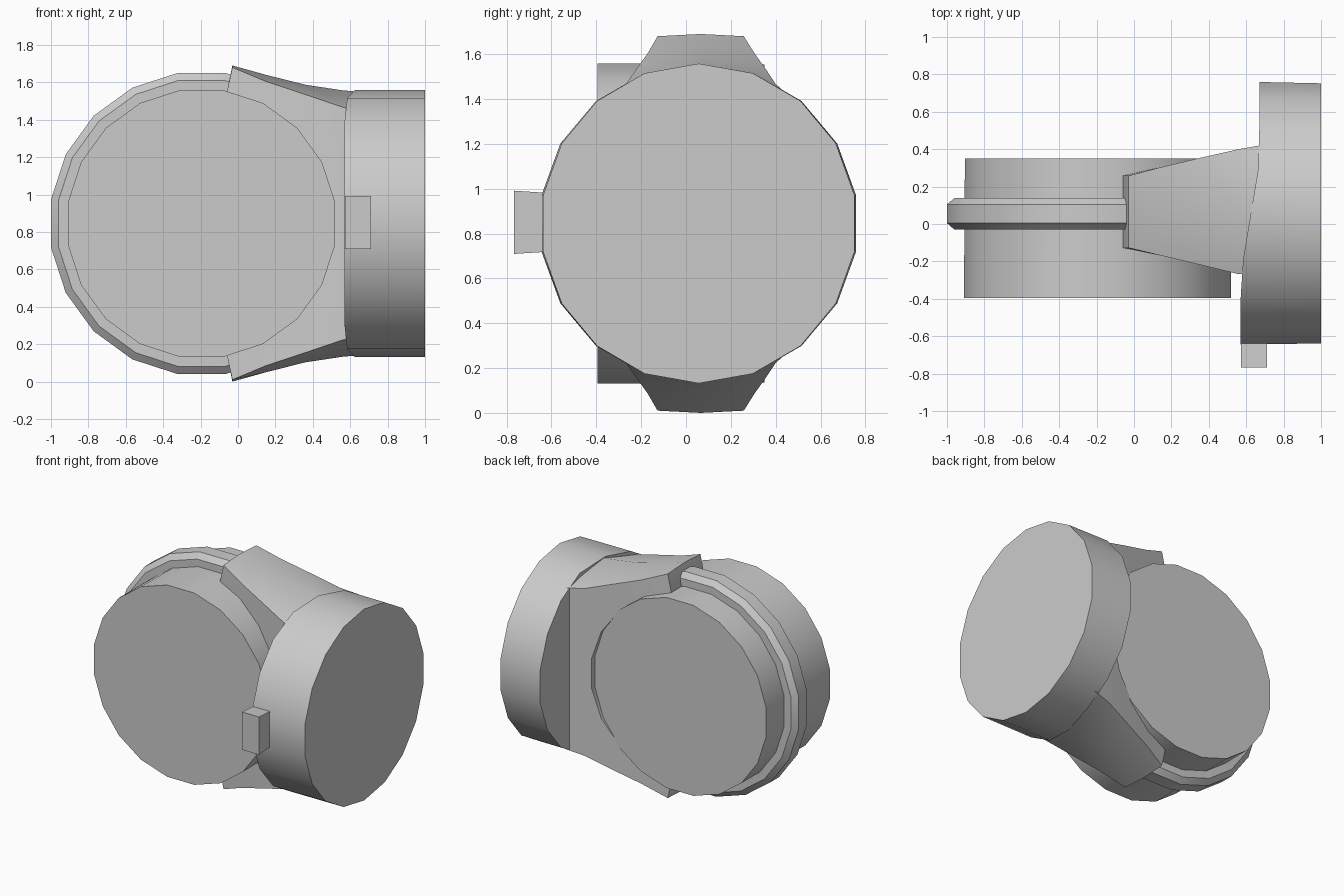
import bpy, bmesh
from math import sin, cos, pi, radians

if "Cube" in bpy.data.objects:
    bpy.data.objects.remove(bpy.data.objects["Cube"])

ZC = 0.845   # height of both axes
YC = 0.057   # centre line of the yoke and barrel
XD = -0.195  # disc axis


def make(name, verts, faces, smooth=True):
    mesh = bpy.data.meshes.new(name)
    mesh.from_pydata(verts, [], faces)
    bm = bmesh.new()
    bm.from_mesh(mesh)
    bmesh.ops.recalc_face_normals(bm, faces=bm.faces)
    bm.to_mesh(mesh)
    bm.free()
    ob = bpy.data.objects.new(name, mesh)
    bpy.context.collection.objects.link(ob)
    if smooth:
        shade(ob)
    return ob


def activate(ob):
    bpy.ops.object.select_all(action='DESELECT')
    ob.select_set(True)
    bpy.context.view_layer.objects.active = ob


def shade(ob):
    activate(ob)
    bpy.ops.object.shade_smooth_by_angle(angle=radians(35))


def bridge(rows, n):
    """Quads joining consecutive rings of n vertices."""
    return [(r * n + i, r * n + (i + 1) % n, (r + 1) * n + (i + 1) % n, (r + 1) * n + i)
            for r in range(rows - 1) for i in range(n)]


def turned(name, profile, n=20, smooth=True):
    """Revolve (radius, y) points about the disc axis and cap both ends."""
    verts = []
    for r, y in profile:
        for i in range(n):
            a = 2 * pi * (i + 0.5) / n
            verts.append((XD + r * cos(a), y, ZC + r * sin(a)))
    k = len(profile)
    faces = bridge(k, n) + [tuple(range(n)), tuple(range((k - 1) * n, k * n))]
    return make(name, verts, faces, smooth)


# round disc and the raised band around it
turned("disc", [(0.723, -0.395), (0.718, 0.35)])
turned("band", [(0.69, -0.03), (0.775, -0.03), (0.815, 0.005),
                (0.815, 0.105), (0.775, 0.138), (0.69, 0.138)])

# barrel: its inner face is stepped from front to back
n, R = 18, 0.713
ring = [(YC + R * cos(2 * pi * (i + 0.5) / n), ZC + R * sin(2 * pi * (i + 0.5) / n))
        for i in range(n)]
inner = [(0.57 + 0.1 * min(1, max(0, (y + 0.27) / 0.6)), y, z) for y, z in ring]
outer = [(1.0, YC + (y - YC) * 0.99, z) for y, z in ring]
cap = [(i, i + 1, n - 2 - i, n - 1 - i) for i in range(n // 2 - 1)]
make("barrel", inner + outer, bridge(2, n) + cap + [tuple(range(n, 2 * n))])

# yoke: lofted stations (x, front y, back y, ridge height, edge height)
stations = [(-0.03, -0.127, 0.258, 0.845, 0.835),
            (0.15, -0.17, 0.305, 0.795, 0.76),
            (0.36, -0.22, 0.355, 0.742, 0.69),
            (0.56, -0.268, 0.40, 0.712, 0.622),
            (0.70, -0.27, 0.425, 0.70, 0.60)]
verts = []
for k, (x, f, b, zr, ze) in enumerate(stations):
    zi = 0.70 if k == 0 else 0.55
    xi = x - 0.03 if k == 0 else x
    c = (f + b) / 2
    verts += [(px, py, ZC + pz) for px, py, pz in
              [(x, f, -ze), (x, c, -zr), (x, b, -ze), (xi, b, -zi), (xi, b, zi),
               (x, b, ze), (x, c, zr), (x, f, ze), (xi, f, zi), (xi, f, -zi)]]
ends = [(0, 1, 2, 3, 9), (3, 4, 8, 9), (4, 5, 6, 7, 8), tuple(range(40, 50))]
yoke = make("yoke", verts, bridge(5, 10) + ends, smooth=False)

# hollow the yoke to hug the disc
cutter = turned("yoke_cutter", [(0.71, -0.9), (0.71, 0.9)], smooth=False)
cutter.hide_render = True
mod = yoke.modifiers.new("opening", 'BOOLEAN')
mod.operation, mod.object, mod.solver = 'DIFFERENCE', cutter, 'EXACT'
activate(yoke)
bpy.ops.object.modifier_apply(modifier=mod.name)
bpy.data.objects.remove(cutter)
shade(yoke)

# small block on the front of the barrel
box = [(x, y, ZC + 0.005 + s * h) for y, h in ((-0.768, 0.141), (-0.60, 0.13))
       for x, s in ((0.572, -1), (0.71, -1), (0.71, 1), (0.572, 1))]
make("side_block", box, bridge(2, 4) + [(0, 1, 2, 3), (4, 5, 6, 7)], smooth=False)
